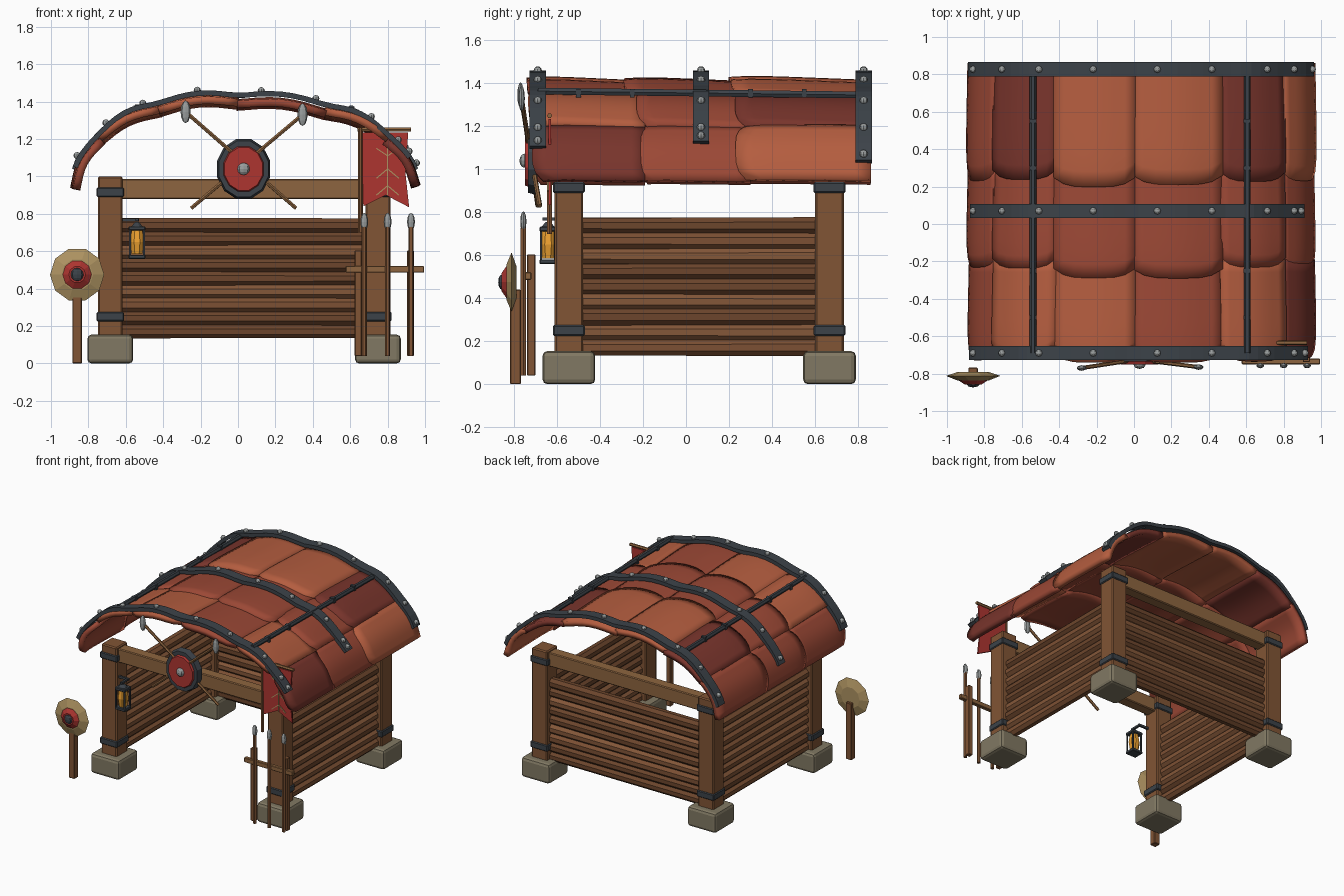
import bpy, bmesh, math, random
from mathutils import Vector, Matrix

if "Cube" in bpy.data.objects:
    bpy.data.objects.remove(bpy.data.objects["Cube"])
random.seed(4)

def mat(name, r, g, b):
    m = bpy.data.materials.new(name)
    m.diffuse_color = (r, g, b, 1)
    m.use_nodes = True
    m.node_tree.nodes["Principled BSDF"].inputs["Base Color"].default_value = m.diffuse_color
    return m

WOOD = mat("wood", .22, .09, .035)
LIGHT = mat("light_wood", .27, .13, .05)
PLANKS = [mat("plank_a", .2, .08, .033), mat("plank_b", .15, .06, .025), mat("plank_c", .23, .095, .04)]
IRON = mat("iron", .045, .055, .066)
STEEL = mat("steel", .32, .34, .34)
STONE = mat("stone", .22, .19, .125)
RED = mat("red", .42, .035, .03)
TAN = mat("tan", .42, .29, .12)
GLOW = mat("amber", .85, .36, .03)
TILES = [mat("tile_a", .46, .11, .05), mat("tile_b", .33, .065, .036), mat("tile_c", .19, .035, .025)]

def add(name, bm, m, bevel=0, segs=1):
    me = bpy.data.meshes.new(name)
    bmesh.ops.recalc_face_normals(bm, faces=bm.faces[:])
    bm.to_mesh(me)
    bm.free()
    me.materials.append(m)
    o = bpy.data.objects.new(name, me)
    bpy.context.collection.objects.link(o)
    if bevel:
        b = o.modifiers.new("bevel", 'BEVEL')
        b.width, b.segments = bevel, segs
    return o

def box(name, c, size, m, bevel=0, segs=1):
    bm = bmesh.new()
    bmesh.ops.create_cube(bm, size=1)
    bm.transform(Matrix.Translation(c) @ Matrix.Diagonal((*size, 1)))
    return add(name, bm, m, bevel, segs)

def rod(name, a, b, r1, m, n=8, r2=None, zscale=1):
    a, b = Vector(a), Vector(b)
    bm = bmesh.new()
    bmesh.ops.create_cone(bm, cap_ends=True, segments=n, radius1=r1,
                          radius2=r1 if r2 is None else r2, depth=(b - a).length)
    q = (b - a).to_track_quat('Z', 'Y').to_matrix().to_4x4()
    bm.transform(Matrix.Translation((a + b) / 2) @ Matrix.Diagonal((1, 1, zscale, 1)) @ q
                 @ Matrix.Rotation(math.pi / n, 4, 'Z'))
    return add(name, bm, m)

def ball(name, c, r, m, scale=(1, 1, 1)):
    bm = bmesh.new()
    bmesh.ops.create_uvsphere(bm, u_segments=8, v_segments=6, radius=r)
    bm.transform(Matrix.Translation(c) @ Matrix.Diagonal((*scale, 1)))
    return add(name, bm, m)

# Footings, posts and iron bands
XS, YS = (-.683, .748), (-.545, .668)
for x in XS:
    for y in YS:
        box("footing", (x, y, .077), (.245, .245, .154), STONE, .022, 2)
        box("post", (x, y, .57), (.133, .133, .86), WOOD, .008)
        for z in (.25, .915):
            box("post_band", (x, y, z), (.148, .148, .05), IRON, .006)
# Front and back beams
for y in YS:
    box("cross_beam", (.033, y, .932), (1.33, .085, .107), LIGHT, .006)

# Stacked horizontal rails, slightly uneven, on the back and both sides
for i in range(9):
    z = .17 + i * .071
    for a, b in (((-.63, YS[1]), (.69, YS[1])), ((XS[0], -.49), (XS[0], .61)), ((XS[1], -.49), (XS[1], .61))):
        a, b = Vector((*a, z)), Vector((*b, z))
        r = [.04 + random.uniform(-.003, .003) for _ in range(2)]
        rod("wall_rail", a, b, r[0], random.choice(PLANKS), 8, r[1])

# Arched roof outline: chords between tile columns, each bulging outward
EDGE = [(-.885, .94), (-.745, 1.2), (-.42, 1.355), (0, 1.395), (.465, 1.345), (.8, 1.2), (.965, .955)]

def outline(col, s, lift=0):
    a, b = Vector(EDGE[col]), Vector(EDGE[col + 1])
    d = (b - a).normalized()
    h = .033 * math.sin(math.pi * min(max(s, 0), 1)) + lift
    p = a.lerp(b, s) + Vector((-d.y, d.x)) * h
    return p.x, p.y

def tile(col, y0, y1, m):
    nu, nv = 8, 8
    bm = bmesh.new()
    grid = []
    up = random.uniform(-.006, .006)
    rise = .012 if col in (0, 5) else .026
    for j in range(nv + 1):
        w = j / nv
        row = []
        for i in range(nu + 1):
            s = -.02 + 1.04 * i / nu
            x, z = outline(col, s, up + rise * (1 - w) - .012 * (1 - w) ** 8)
            front = y0 + .05 * abs(2 * i / nu - 1) ** 4
            row.append(bm.verts.new((x, front + (y1 - front) * w, z)))
        grid.append(row)
    for j in range(nv):
        for i in range(nu):
            bm.faces.new((grid[j][i], grid[j][i + 1], grid[j + 1][i + 1], grid[j + 1][i]))
    o = add("roof_tile", bm, m)
    if o.data.polygons[0].normal.z < 0:
        o.data.flip_normals()
    sol = o.modifiers.new("thickness", 'SOLIDIFY')
    sol.thickness, sol.offset = .04, -1
    bpy.ops.object.select_all(action='DESELECT')
    o.select_set(True)
    bpy.context.view_layer.objects.active = o
    bpy.ops.object.shade_smooth_by_angle(angle=math.radians(40))

SHADE = ["100102", "111111", "120020"]
for r, (y0, y1) in enumerate([(-.74, -.19), (-.26, .3), (.23, .86)]):
    for c in range(6):
        j = random.uniform(-.02, .015) + (-.015 if c in (2, 3) else .015)
        tile(c, y0 + j, y1, TILES[int(SHADE[r][c])])

# Iron straps over the arch, hugging the eaves, with bolts
def at(t, lift):
    c = min(int(t), 5)
    s = t - c
    low = min(1, max(0, (abs(t - 3) - 1.4) / .9))
    return outline(c, s, lift - .026 * low)

def strap(y, t0, t1):
    bm = bmesh.new()
    n = 36
    rings = []
    for i in range(n + 1):
        t = t0 + (t1 - t0) * i / n
        (xa, za), (xb, zb) = at(t, .022), at(t, .05)
        rings.append([bm.verts.new(p) for p in ((xa, y - .038, za), (xb, y - .038, zb),
                                                (xb, y + .038, zb), (xa, y + .038, za))])
    for a, b in zip(rings, rings[1:]):
        for k in range(4):
            bm.faces.new((a[k], a[(k + 1) % 4], b[(k + 1) % 4], b[k]))
    bm.faces.new(rings[0])
    bm.faces.new(rings[-1])
    add("roof_strap", bm, IRON)
    for t in (.55, 1.2, 1.82, 2.5, 3.25, 3.88, 4.65, 5.12, t1 - .1):
        x, z = at(t, .053)
        ball("strap_bolt", (x, y, z), .019, STEEL)

for y, t0, t1 in ((-.69, .35, 5.5), (.07, .4, 5.4), (.827, .3, 5.75)):
    strap(y, t0, t1)
# Lengthwise iron bars
for x, z in ((-.54, 1.358), (.605, 1.352)):
    rod("roof_bar", (x, -.69, z + .012), (x, .83, z - .006), .018, IRON, 6)
    for y in (-.5, -.25, .3, .55):
        box("bar_collar", (x, y, z + .002), (.038, .022, .038), IRON)

# Shield with crossed spears over the entrance
for s, top, y in ((1, (.345, -.765, 1.33), -.69), (-1, (-.28, -.77, 1.345), -.68)):
    rod("crossed_spear_shaft", (.03 + s * -.28, y, .83), top, .011, LIGHT, 6)
    ball("crossed_spear_head", top, .06, STEEL, (.45, .25, 1))
for o_r, ya, yb, m in ((.147, -.69, -.735, IRON), (.113, -.73, -.75, RED)):
    rod("shield", (.03, ya, 1.04), (.03, yb, 1.04), o_r, m, 12, o_r * .93, 1.13)
ball("shield_boss", (.03, -.752, 1.04), .033, STEEL, (1, .7, 1))

# Swallowtail banner with pole, crossbar and branch emblem
bm = bmesh.new()
pts = [(.66, 1.235), (.91, 1.235), (.895, 1.02), (.915, .835), (.79, .9), (.67, .84)]
f = bm.faces.new([bm.verts.new((x, -.64, z)) for x, z in pts])
g = bmesh.ops.extrude_face_region(bm, geom=[f])
bmesh.ops.translate(bm, vec=(0, .012, 0), verts=[v for v in g['geom'] if isinstance(v, bmesh.types.BMVert)])
add("banner", bm, RED)
rod("banner_pole", (.655, -.635, .7), (.655, -.635, 1.26), .013, WOOD, 6)
rod("banner_crossbar", (.64, -.635, 1.25), (.925, -.635, 1.25), .012, LIGHT, 6)
rod("banner_emblem", (.8, -.643, .9), (.8, -.643, 1.16), .004, TAN, 4)
for z in (.9, .99, 1.06):
    for s in (-1, 1):
        rod("banner_emblem", (.8, -.643, z + .05), (.8 + s * .06, -.643, z + (.09 if z > 1 else 0)), .004, TAN, 4)

# Hanging lantern
LX, LY = -.54, -.642
rod("lantern_glass", (LX, LY, .585), (LX, LY, .65), .03, GLOW, 8, .041)
rod("lantern_glass", (LX, LY, .65), (LX, LY, .715), .041, GLOW, 8, .03)
for z in (.57, .722):
    box("lantern_plate", (LX, LY, z), (.09, .08, .022), IRON, .004)
for sx in (-1, 1):
    for sy in (-1, 1):
        box("lantern_bar", (LX + sx * .037, LY + sy * .033, .645), (.009, .009, .14), IRON)
rod("lantern_cap", (LX, LY, .73), (LX, LY, .755), .035, IRON, 8, .012)
box("lantern_hook", (LX, LY + .02, .768), (.016, .09, .014), IRON)
box("lantern_arm", (LX - .04, LY + .06, .768), (.1, .016, .016), IRON)

# Weapon rack with three spears
for x in (.643, .922):
    box("rack_post", (x, -.72, .322), (.038, .038, .565), WOOD, .004)
box("rack_rail", (.785, -.735, .503), (.42, .03, .036), LIGHT, .004)
for x in (.675, .8, .925):
    rod("rack_spear_shaft", (x, -.757, .04), (x, -.757, .73), .014, WOOD, 6)
    ball("rack_spear_head", (x, -.757, .757), .048, STEEL, (.44, .3, 1))

# Practice target on a stake
TX, TZ = -.86, .475
box("target_stake", (TX, -.793, .22), (.05, .05, .44), WOOD, .004)
for part, y0, y1, r0, r1, m in (("target_disc_back", -.79, -.812, .08, .145, TAN),
                                ("target_disc_front", -.812, -.836, .145, .085, TAN),
                                ("target_ring", -.822, -.858, .098, .045, RED)):
    rod(part, (TX, y0, TZ), (TX, y1, TZ), r0, m, 10, r1)
ball("target_boss", (TX, -.856, TZ), .036, IRON, (1, .5, 1))
